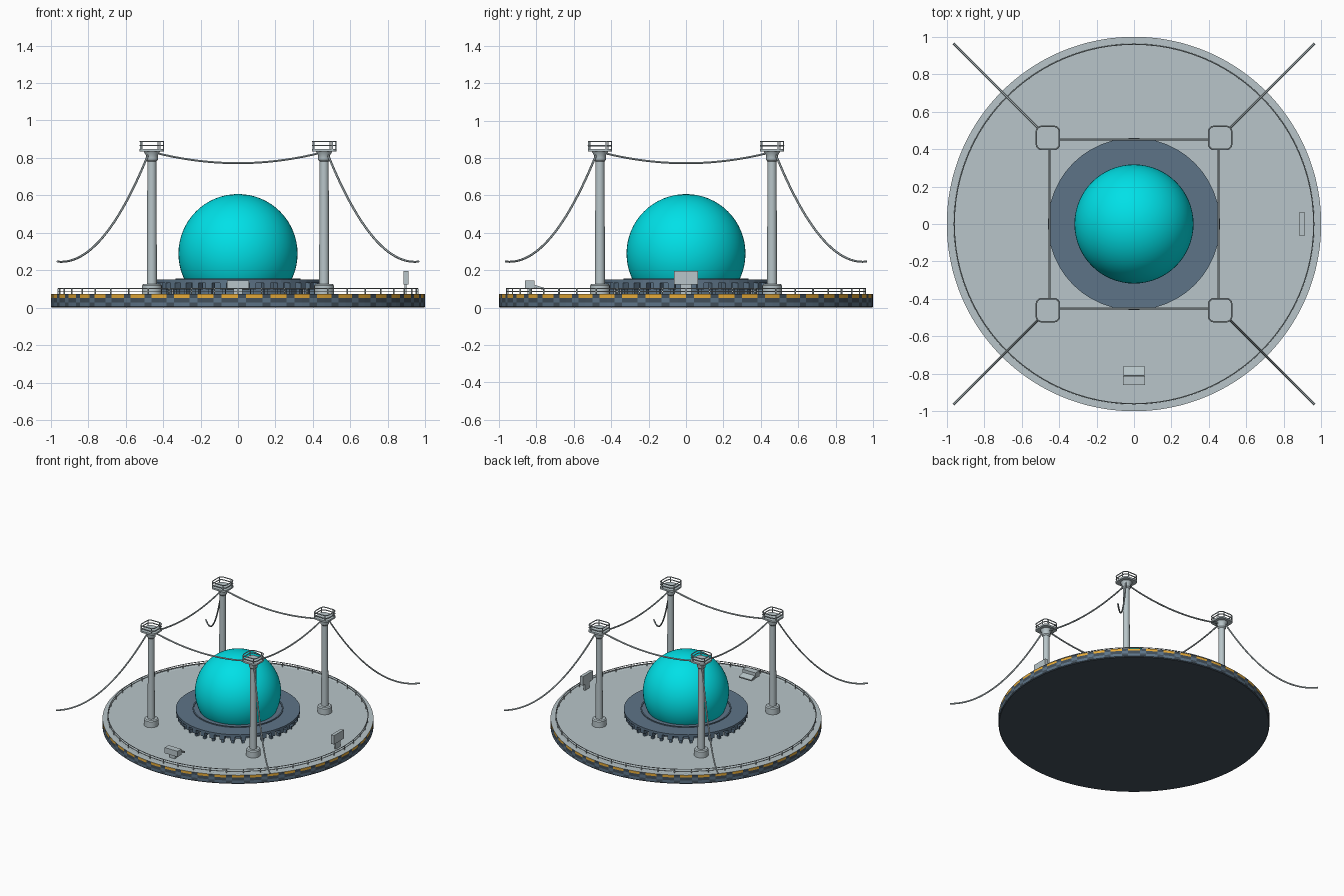
import bpy, bmesh, math
from mathutils import Matrix, Vector

if "Cube" in bpy.data.objects:
    bpy.data.objects.remove(bpy.data.objects["Cube"])


def mat(name, c):
    m = bpy.data.materials.new(name)
    m.diffuse_color = (*c, 1)
    m.use_nodes = True
    m.node_tree.nodes["Principled BSDF"].inputs["Base Color"].default_value = m.diffuse_color
    return m


GREY = mat("deck grey", (0.48, 0.56, 0.585))
SLATE = mat("slate blue", (0.11, 0.175, 0.245))
DARK = mat("dark slate", (0.055, 0.08, 0.105))
ORANGE = mat("hazard orange", (0.78, 0.40, 0.04))
CYAN = mat("cyan", (0.0, 0.75, 0.80))
DECK = 0.07


def finish(name, bm, *mats, smooth=False):
    me = bpy.data.meshes.new(name)
    bmesh.ops.recalc_face_normals(bm, faces=bm.faces)
    bm.to_mesh(me)
    bm.free()
    for m in mats:
        me.materials.append(m)
    ob = bpy.data.objects.new(name, me)
    bpy.context.collection.objects.link(ob)
    if smooth:
        bpy.ops.object.select_all(action='DESELECT')
        ob.select_set(True)
        bpy.context.view_layer.objects.active = ob
        bpy.ops.object.shade_smooth_by_angle(angle=math.radians(35))
    return ob


def lathe(bm, profile, n, center=(0, 0), closed=False):
    """Revolve (r, z) points; caps both ends unless closed into a ring."""
    rings = [[bm.verts.new((center[0] + r * math.cos(2 * math.pi * i / n),
                            center[1] + r * math.sin(2 * math.pi * i / n), z))
              for i in range(n)] for r, z in profile]
    pairs = list(zip(rings, rings[1:])) + ([(rings[-1], rings[0])] if closed else [])
    bands = [[bm.faces.new((a[i], a[(i + 1) % n], b[(i + 1) % n], b[i]))
              for i in range(n)] for a, b in pairs]
    caps = [] if closed else [bm.faces.new(rings[0][::-1]), bm.faces.new(rings[-1])]
    return bands, caps


def box(bm, c, s, rot=0.0, tilt=0.0):
    m = (Matrix.Translation(c) @ Matrix.Rotation(rot, 4, 'Z')
         @ Matrix.Rotation(tilt, 4, 'X') @ Matrix.Diagonal((*s, 1)))
    bmesh.ops.create_cube(bm, size=1, matrix=m)


def tube(bm, pts, r, closed=False, n=6):
    pts = [Vector(p) for p in pts]
    rings = []
    for i, p in enumerate(pts):
        if closed:
            t = pts[(i + 1) % len(pts)] - pts[i - 1]
        else:
            t = pts[min(i + 1, len(pts) - 1)] - pts[max(i - 1, 0)]
        side = t.cross(Vector((0, 0, 1))).normalized()
        up = side.cross(t).normalized()
        rings.append([bm.verts.new(p + r * (side * math.cos(2 * math.pi * k / n)
                                            + up * math.sin(2 * math.pi * k / n)))
                      for k in range(n)])
    for a, b in list(zip(rings, rings[1:])) + ([(rings[-1], rings[0])] if closed else []):
        for k in range(n):
            bm.faces.new((a[k], a[(k + 1) % n], b[(k + 1) % n], b[k]))
    if not closed:
        bm.faces.new(rings[0])
        bm.faces.new(rings[-1])


def circle(r, z, n):
    return [(r * math.cos(2 * math.pi * i / n), r * math.sin(2 * math.pi * i / n), z)
            for i in range(n)]


def rounded_square(cx, cy, h, c, z):
    pts = []
    for q in range(4):
        sx, sy = ((1, 1), (-1, 1), (-1, -1), (1, -1))[q]
        for k in range(5):
            a = math.pi / 2 * (q + k / 4)
            pts.append((cx + sx * (h - c) + c * math.cos(a),
                        cy + sy * (h - c) + c * math.sin(a), z))
    return pts


# round base with a hazard striped rim
bm = bmesh.new()
N = 144
bands, caps = lathe(bm, [(0.995, 0), (1.0, 0.006), (1.0, 0.028), (1.0, 0.052), (1.0, 0.072),
                         (0.965, 0.072), (0.96, DECK)], N)
for i in range(N):
    bands[0][i].material_index = 2
    bands[1][i].material_index = 2 if i % 3 == 0 else 1
    bands[2][i].material_index = 1 if i % 3 == 0 else 2
    bands[3][i].material_index = 2 if i % 3 == 0 else 3
caps[0].material_index = 2
finish("base_platform", bm, GREY, SLATE, DARK, ORANGE)

# low safety rail around the deck
bm = bmesh.new()
tube(bm, circle(0.96, 0.102, 96), 0.003, True)
tube(bm, circle(0.96, 0.086, 96), 0.002, True)
for i, p in enumerate(circle(0.96, 0.086, 48)):
    box(bm, p, (0.006, 0.006, 0.034), 2 * math.pi * i / 48)
finish("deck_railing", bm, GREY)

# glowing sphere
bm = bmesh.new()
bmesh.ops.create_uvsphere(bm, u_segments=64, v_segments=32, radius=0.318,
                          matrix=Matrix.Translation((0, 0, 0.289)))
bmesh.ops.delete(bm, geom=[v for v in bm.verts if v.co.z < 0.05], context='VERTS')
finish("core_sphere", bm, CYAN, smooth=True)

# collar around the sphere
bm = bmesh.new()
lathe(bm, [(0.285, 0.132), (0.46, 0.132), (0.46, 0.15), (0.285, 0.15)], 48, closed=True)
lathe(bm, [(0.325, 0.148), (0.335, 0.148), (0.335, 0.156), (0.325, 0.156)], 48, closed=True)
finish("collar_ring", bm, SLATE)

# support blocks beneath the collar
bm = bmesh.new()
for i in range(36):
    a = 2 * math.pi * i / 36
    box(bm, (0.43 * math.cos(a), 0.43 * math.sin(a), 0.116), (0.05, 0.036, 0.036), a)
    box(bm, (0.425 * math.cos(a), 0.425 * math.sin(a), 0.085), (0.025, 0.018, 0.034), a)
finish("collar_supports", bm, SLATE)
bm = bmesh.new()
lathe(bm, [(0.35, DECK), (0.35, 0.135)], 48)
finish("collar_hub", bm, SLATE)

# four corner towers
T = 0.46
for sx in (-1, 1):
    for sy in (-1, 1):
        cx, cy = sx * T, sy * T
        tag = ("left" if sx < 0 else "right") + ("_front" if sy < 0 else "_back")
        bm = bmesh.new()
        lathe(bm, [(0.053, DECK), (0.053, 0.118), (0.046, 0.126), (0.027, 0.127),
                   (0.024, 0.78), (0.032, 0.79), (0.032, 0.815), (0.045, 0.836)], 20, (cx, cy))
        finish("tower_" + tag, bm, GREY, smooth=True)
        # lookout slab with rails
        bm = bmesh.new()
        lo = [bm.verts.new(p) for p in rounded_square(cx, cy, 0.065, 0.03, 0.834)]
        hi = [bm.verts.new(p) for p in rounded_square(cx, cy, 0.065, 0.03, 0.847)]
        bm.faces.new(lo)
        bm.faces.new(hi)
        for i in range(len(lo)):
            j = (i + 1) % len(lo)
            bm.faces.new((lo[i], lo[j], hi[j], hi[i]))
        finish("lookout_floor_" + tag, bm, GREY)
        bm = bmesh.new()
        for z in (0.866, 0.888):
            tube(bm, rounded_square(cx, cy, 0.062, 0.03, z), 0.004, True)
        for p in rounded_square(cx, cy, 0.062, 0.03, 0.868)[::4]:
            box(bm, p, (0.006, 0.006, 0.044))
        finish("lookout_rail_" + tag, bm, GREY)
        # outer hanging cable
        bm = bmesh.new()
        pts = []
        for k in range(25):
            d = 0.475 + (0.965 - 0.475) * k / 24
            pts.append((sx * d, sy * d, 0.245 + 0.585 * ((0.945 - d) / 0.47) ** 2))
        tube(bm, pts, 0.006)
        finish("outer_cable_" + tag, bm, GREY, smooth=True)

# sagging cables between towers
for i in range(4):
    bm = bmesh.new()
    rot = Matrix.Rotation(i * math.pi / 2, 3, 'Z')
    tube(bm, [rot @ Vector((0.44 * t, -0.452, 0.772 + 0.055 * t * t))
              for t in (k / 10 - 1 for k in range(21))], 0.006)
    finish("span_cable_%d" % (i + 1), bm, GREY, smooth=True)

# front control desk: upright block with a sloped rear plate
bm = bmesh.new()
box(bm, (0, -0.836, 0.122), (0.116, 0.05, 0.046))
box(bm, (0, -0.836, 0.085), (0.05, 0.025, 0.034))
box(bm, (0, -0.786, 0.108), (0.11, 0.052, 0.012), tilt=-0.3)
finish("control_desk", bm, GREY)

# right upright panel
bm = bmesh.new()
box(bm, (0.897, 0, 0.16), (0.026, 0.13, 0.072))
box(bm, (0.895, 0, 0.098), (0.012, 0.06, 0.06))
finish("upright_panel", bm, GREY)
